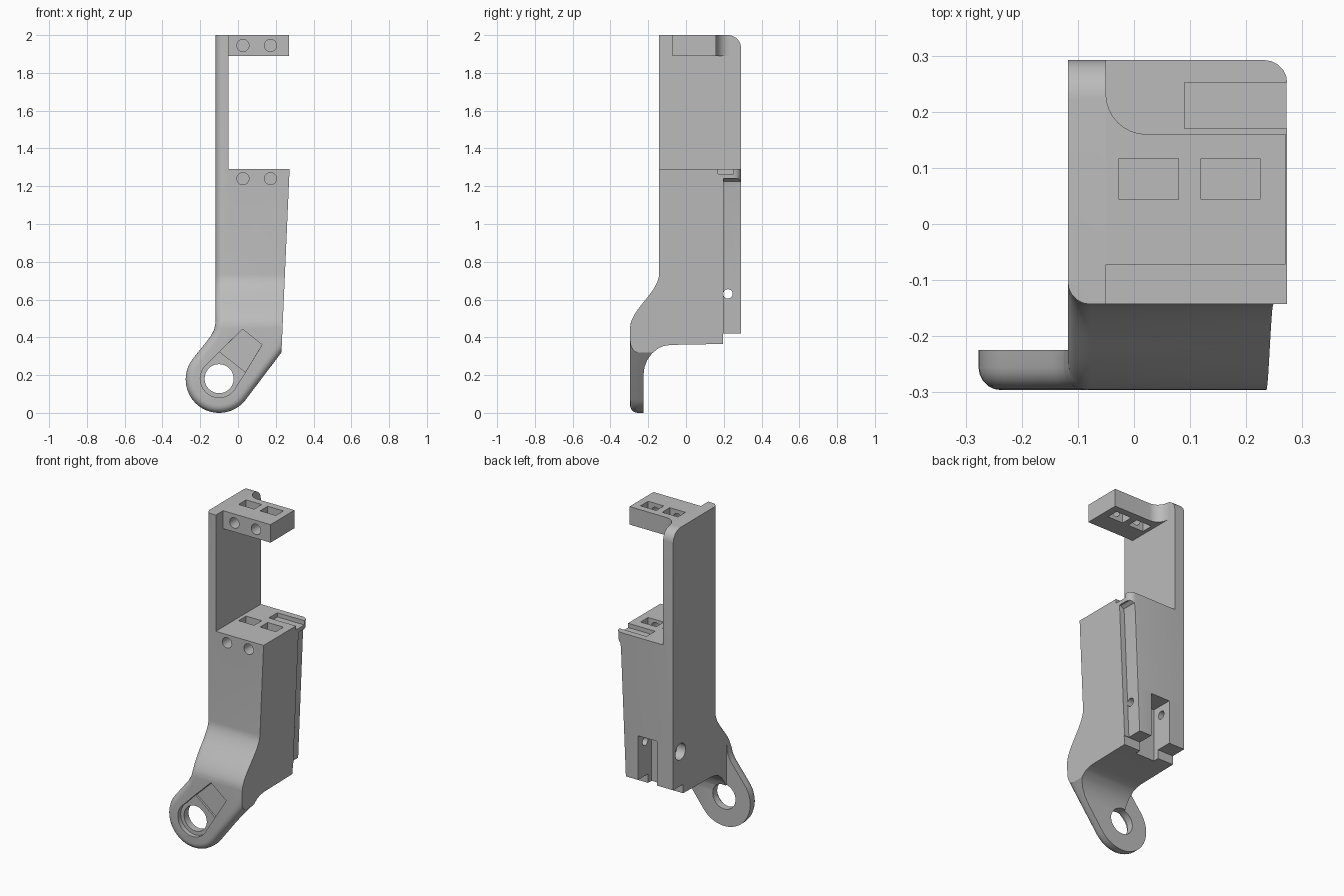
import bpy, bmesh, math
from mathutils import Vector

if "Cube" in bpy.data.objects:
    bpy.data.objects.remove(bpy.data.objects["Cube"])

grey = bpy.data.materials.new("plain_grey")
grey.diffuse_color = (0.5, 0.5, 0.5, 1)
grey.use_nodes = True
grey.node_tree.nodes["Principled BSDF"].inputs["Base Color"].default_value = grey.diffuse_color

AXES = {"x": lambda a, b, d: (d, a, b),
        "y": lambda a, b, d: (a, d, b),
        "z": lambda a, b, d: (a, b, d)}


def prism_mesh(pts, axis, lo, hi):
    """Extrude a 2D outline along an axis."""
    bm = bmesh.new()
    put = AXES[axis]
    a = [bm.verts.new(put(u, v, lo)) for u, v in pts]
    b = [bm.verts.new(put(u, v, hi)) for u, v in pts]
    bm.faces.new(a)
    bm.faces.new(b)
    n = len(pts)
    for i in range(n):
        j = (i + 1) % n
        bm.faces.new((a[i], a[j], b[j], b[i]))
    bmesh.ops.recalc_face_normals(bm, faces=bm.faces)
    return bm


def to_object(name, bm):
    bmesh.ops.recalc_face_normals(bm, faces=bm.faces)
    me = bpy.data.meshes.new(name)
    bm.to_mesh(me)
    bm.free()
    me.materials.append(grey)
    ob = bpy.data.objects.new(name, me)
    bpy.context.collection.objects.link(ob)
    return ob


def arc(cx, cy, r, a0, a1, n):
    return [(cx + r * math.cos(math.radians(a0 + (a1 - a0) * i / n)),
             cy + r * math.sin(math.radians(a0 + (a1 - a0) * i / n))) for i in range(n + 1)]


def circle(cx, cy, r, n=32):
    return arc(cx, cy, r, 0, 360, n)[:-1]


def rect(a0, a1, b0, b1):
    return [(a0, b0), (a1, b0), (a1, b1), (a0, b1)]


def cut(ob, pts, axis, lo, hi):
    """Subtract an extruded outline from an object."""
    tool = to_object("cutter", prism_mesh(pts, axis, lo, hi))
    tool.hide_render = True
    mod = ob.modifiers.new("cut", "BOOLEAN")
    mod.operation, mod.solver, mod.object = "DIFFERENCE", "EXACT", tool
    bpy.context.view_layer.objects.active = ob
    bpy.ops.object.modifier_apply(modifier=mod.name)
    bpy.data.objects.remove(tool, do_unlink=True)


def smooth(ob):
    bpy.ops.object.select_all(action="DESELECT")
    ob.select_set(True)
    bpy.context.view_layer.objects.active = ob
    bpy.ops.object.shade_smooth_by_angle(angle=math.radians(30))


# body: front outline of wall, block and eye lug
CX, CZ, R = -0.1, 0.177, 0.177
outline = [(-0.118, 2.0), (-0.05, 2.0), (-0.05, 1.29), (0.273, 1.29), (0.23, 0.32)]
outline += arc(CX, CZ, R, -38, -219, 28)
outline += [(-0.145, 0.405), (-0.126, 0.442), (-0.118, 0.485)]
YF = -0.296
bm = prism_mesh(outline, "y", YF, 0.292)


def is_round_edge(e):
    m = (e.verts[0].co + e.verts[1].co) / 2
    return all(v.co.y < -0.29 for v in e.verts) and (m.z < 0.33 or (m.x < -0.1 and m.z < 1.9))


# rounded front rim and back right corner
bmesh.ops.bevel(bm, geom=[e for e in bm.edges if is_round_edge(e)], offset=0.04,
                segments=5, profile=0.5, affect="EDGES", clamp_overlap=False)
corner = [e for e in bm.edges if all(v.co.x > 0.2 and v.co.y > 0.28 for v in e.verts)]
bmesh.ops.bevel(bm, geom=corner, offset=0.04, segments=5, profile=0.5,
                affect="EDGES", clamp_overlap=False)

# sweep the front surface back above the lug
Z0, Z1, STEPS = 0.45, 0.735, 18
for i in range(STEPS + 1):
    z = Z0 + (Z1 - Z0) * i / STEPS
    bmesh.ops.bisect_plane(bm, geom=bm.verts[:] + bm.edges[:] + bm.faces[:], dist=1e-5,
                           plane_co=(0, 0, z), plane_no=(0, 0, 1))
for v in bm.verts:
    if v.co.y < -0.2:
        t = min(1, max(0, (v.co.z - Z0) / (Z1 - Z0)))
        v.co.y += 0.153 * t * t * (3 - 2 * t)
body = to_object("bracket_body", bm)

# underside behind the lug, and clearance left of the wall
cut(body, [(-0.225, -0.1), (-0.225, 0.2), (-0.22, 0.24), (-0.205, 0.28), (-0.18, 0.315),
           (-0.145, 0.343), (-0.115, 0.355), (-0.08, 0.36), (0.195, 0.365), (0.195, 0.42),
           (0.4, 0.42), (0.4, -0.1)], "x", -0.5, 0.5)
cut(body, rect(-0.5, -0.117, -0.225, 0.5), "z", -0.1, 0.5)

# rounded top back corner of the wall
cut(body, arc(0.222, 1.93, 0.07, 90, 0, 8) + [(0.4, 1.93), (0.4, 2.1), (0.222, 2.1)],
    "x", -0.5, 0.5)

# side channel, top slot, back pocket
cut(body, [(0.236, 1.2), (0.241, 1.225), (0.262, 1.24), (0.4, 1.24), (0.4, 0.3), (0.198, 0.3)],
    "y", 0.198, 0.4)
cut(body, rect(0.09, 0.4, 0.17, 0.252), "z", 1.264, 1.4)
cut(body, rect(-0.01, 0.12, 0.16, 0.4), "z", 0.3, 0.69)

# cross bolt hole with wide head recess on the left
cut(body, circle(0.222, 0.63, 0.025, 24), "x", -0.3, 0.4)
cut(body, circle(0.222, 0.63, 0.05, 24), "x", -0.3, -0.06)

# lug eye, counterbore and tapered slot
D, P = Vector((0.62, 0.78)), Vector((0.78, -0.62))


def slot(rows):
    pts = [(s, -w) for s, w in rows] + [(s, w) for s, w in reversed(rows)]
    return [tuple(Vector((CX, CZ + 0.004)) + D * s + P * w) for s, w in pts]


cut(body, circle(CX, CZ + 0.004, 0.1), "y", -0.5, -0.268)
cut(body, slot([(0.0, 0.099), (0.114, 0.088), (0.283, 0.066)]), "y", -0.5, -0.268)
cut(body, slot([(0.114, 0.0875), (0.283, 0.0655)]), "y", -0.5, -0.256)
cut(body, circle(CX, CZ + 0.004, 0.077), "y", -0.5, -0.1)

# top arm with fillet into the wall
arm_pts = [(-0.05, -0.072), (0.27, -0.072), (0.27, 0.16)] + arc(0.022, 0.232, 0.072, 270, 180, 8)
arm = to_object("top_arm", prism_mesh(arm_pts, "z", 1.89, 2.0))

# nut pockets and bolt holes in the arm and the block
for ob, z_low, z_hole in ((arm, 1.8, 1.945), (body, 1.185, 1.24)):
    for x in (0.026, 0.172):
        cut(ob, rect(x - 0.053, x + 0.053, 0.044, 0.117), "z", z_low, z_low + 0.3)
        cut(ob, circle(x, z_hole, 0.032, 24), "y", -0.4, 0.08)

for ob in (body, arm):
    smooth(ob)
